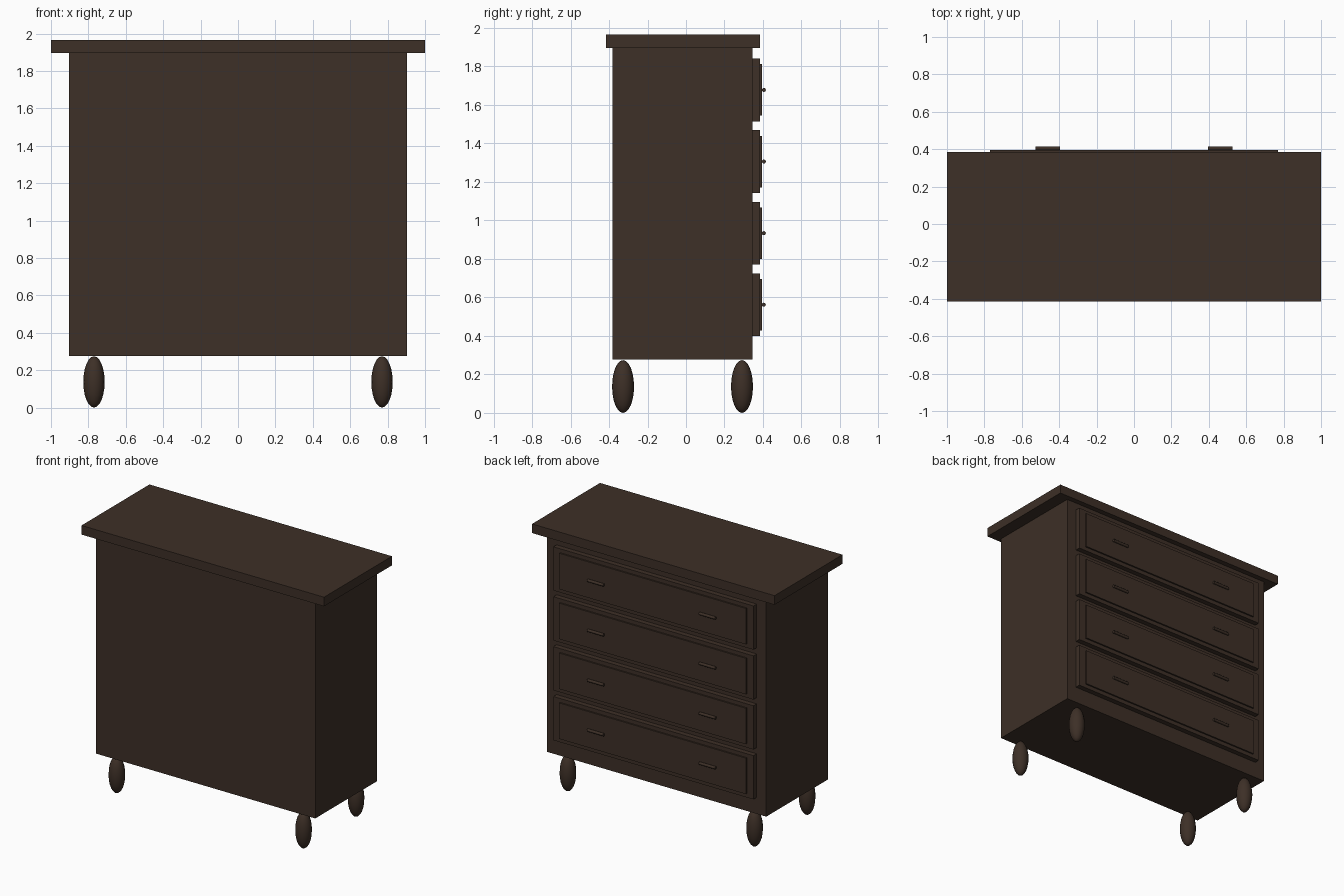
import bpy, math

if "Cube" in bpy.data.objects:
    bpy.data.objects.remove(bpy.data.objects["Cube"])

wood = bpy.data.materials.new("dark brown wood")
wood.diffuse_color = (0.047, 0.029, 0.020, 1)
wood.use_nodes = True
wood.node_tree.nodes["Principled BSDF"].inputs["Base Color"].default_value = wood.diffuse_color


def finish(name):
    ob = bpy.context.object
    ob.name = name
    ob.data.materials.append(wood)
    return ob


def box(name, x0, x1, y0, y1, z0, z1):
    bpy.ops.mesh.primitive_cube_add(
        size=1, location=((x0 + x1) / 2, (y0 + y1) / 2, (z0 + z1) / 2))
    ob = finish(name)
    ob.scale = (x1 - x0, y1 - y0, z1 - z0)
    bpy.ops.object.transform_apply(location=False, rotation=False, scale=True)
    return ob


# Cabinet and overhanging top
box("cabinet_body", -0.904, 0.904, -0.381, 0.346, 0.277, 1.897)
box("top_board", -1, 1, -0.415, 0.385, 1.897, 1.965)

# Four drawers on the +y side, each with a raised panel and two bar handles
for i in range(4):
    z = 0.562 + 0.372 * i
    box(f"drawer_{i + 1}", -0.825, 0.825, 0.34, 0.384, z - 0.163, z + 0.163)
    box(f"drawer_panel_{i + 1}", -0.77, 0.77, 0.38, 0.395, z - 0.134, z + 0.134)
    for side, x in (("left", -0.461), ("right", 0.461)):
        bpy.ops.mesh.primitive_cylinder_add(
            vertices=12, radius=0.0105, depth=0.133,
            location=(x, 0.4045, z), rotation=(0, math.pi / 2, 0))
        finish(f"handle_{i + 1}_{side}")
        bpy.ops.object.shade_smooth_by_angle(angle=math.radians(40))

# Egg-shaped feet
for xn, x in (("left", -0.77), ("right", 0.77)):
    for yn, y in (("front", -0.327), ("back", 0.291)):
        bpy.ops.mesh.primitive_uv_sphere_add(
            segments=16, ring_count=12, radius=1, location=(x, y, 0.137))
        ob = finish(f"foot_{yn}_{xn}")
        ob.scale = (0.057, 0.057, 0.137)
        bpy.ops.object.transform_apply(location=False, rotation=False, scale=True)
        bpy.ops.object.shade_smooth_by_angle(angle=math.radians(40))
